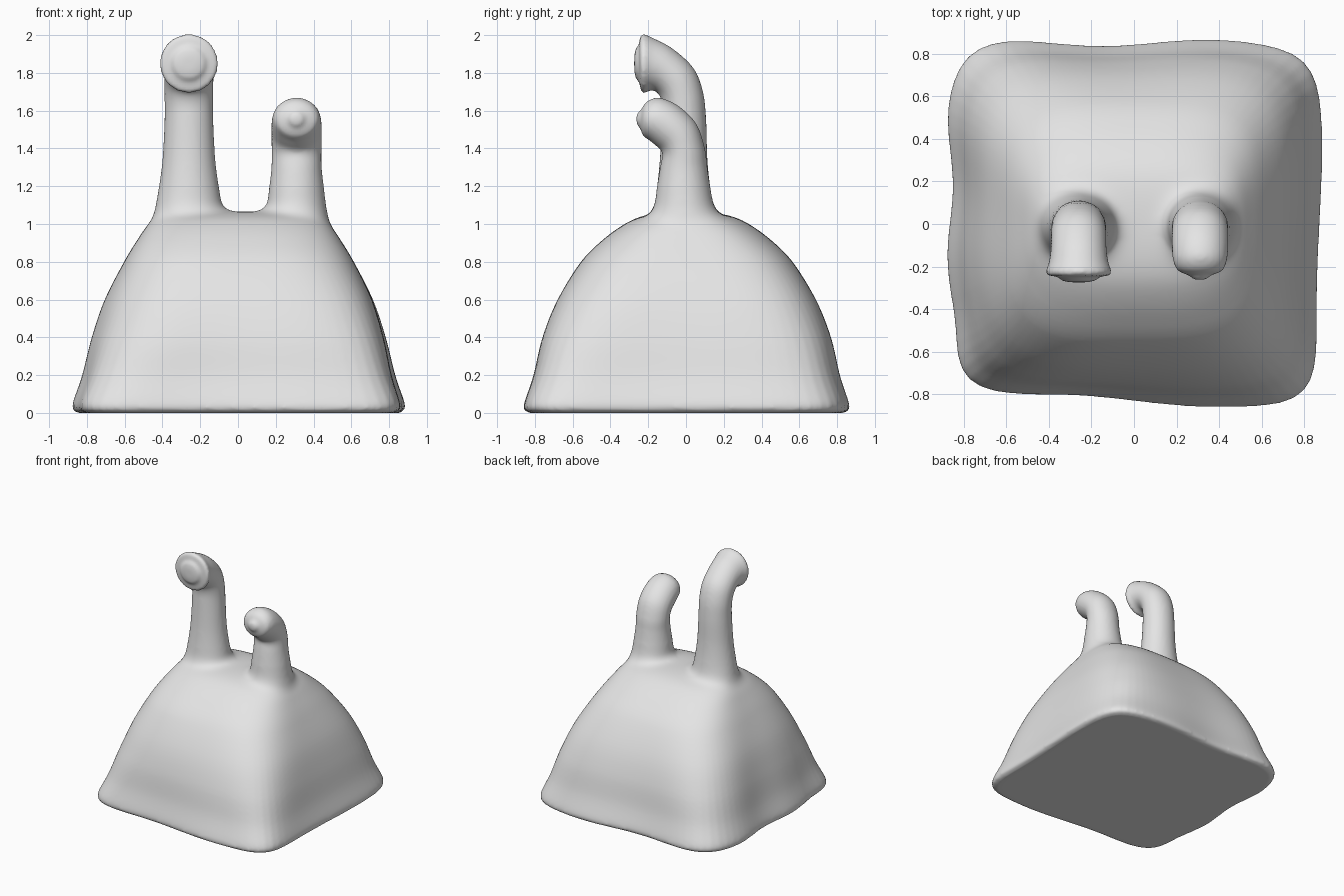
import bpy, bmesh, math

if "Cube" in bpy.data.objects:
    bpy.data.objects.remove(bpy.data.objects["Cube"])

SEG = 112


def spline(rows, steps=6):
    """Smooth interpolation through rows of numbers."""
    out = []
    for i in range(len(rows) - 1):
        a, b = rows[max(i - 1, 0)], rows[i]
        c, d = rows[i + 1], rows[min(i + 2, len(rows) - 1)]
        for k in range(steps):
            t = k / steps
            out.append([0.5 * (2 * q + (r - p) * t + (2 * p - 5 * q + 4 * r - s) * t * t
                               + (3 * q - p - 3 * r + s) * t ** 3)
                        for p, q, r, s in zip(a, b, c, d)])
    return out + [list(rows[-1])]


def loft(bm, rings):
    """Closed skin over a list of point rings."""
    loops = [[bm.verts.new(p) for p in ring] for ring in rings]
    n = len(loops[0])
    for a, b in zip(loops, loops[1:]):
        for i in range(n):
            j = (i + 1) % n
            bm.faces.new((a[i], a[j], b[j], b[i]))
    bm.faces.new(loops[0][::-1])
    bm.faces.new(loops[-1])


def body_ring(z, hx, hy, power):
    """Rounded square with a wavy hem that fades out upward."""
    w = max(0.0, 1 - z / 0.8)
    bevel = math.sin(math.pi * min(z / 0.9, 1))
    pts = []
    for i in range(SEG):
        a = 2 * math.pi * i / SEG
        c, s = math.cos(a), math.sin(a)
        # the front left corner is softer at mid height
        p = power * (1 - 0.2 * bevel) if c < 0 and s < 0 else power
        r = (abs(c) ** p + abs(s) ** p) ** (-1 / p)
        u, v = c * r, s * r
        if v < 0:
            fy = 0.965 + 0.035 * math.sin(3.5 * max(-0.45, min(0.45, u)))
        else:
            fy = 0.98 + 0.018 * math.cos(5.5 * (u + 0.75))
        if u > 0:
            fx = 0.985 + 0.015 * math.sin(3.5 * v)
        else:
            fx = 0.988 + 0.015 * math.cos(8.0 * (v - 0.6)) - 0.06 * max(0, -v - 0.4)
        pts.append((u * hx * (1 + w * (fx - 1)) + 0.005, v * hy * (1 + w * (fy - 1)) + 0.004, z))
    return pts


def stalk_ring(x, yo, zo, yi, zi, hx):
    """Ellipse spanning the back point and the front point of a stalk."""
    return [(x + hx * math.cos(a),
             (yo + yi) / 2 + math.sin(a) * (yo - yi) / 2,
             (zo + zi) / 2 + math.sin(a) * (zo - zi) / 2)
            for a in (2 * math.pi * i / 48 for i in range(48))]


bm = bmesh.new()

# Bell-shaped square body: height, half width, half depth, squareness
body = [(0.03, 0.88, 0.865, 7.5), (0.07, 0.872, 0.855, 7.5), (0.2, 0.828, 0.812, 6.5),
        (0.4, 0.778, 0.765, 5.2), (0.6, 0.71, 0.685, 4.3), (0.8, 0.608, 0.56, 3.6),
        (0.92, 0.535, 0.44, 3.2), (1.0, 0.48, 0.33, 3.0), (1.04, 0.43, 0.245, 2.8),
        (1.06, 0.32, 0.14, 2.5), (1.065, 0.1, 0.03, 2.2)]
loft(bm, [body_ring(0.0, 0.85, 0.835, 7.5), body_ring(0.012, 0.873, 0.858, 7.5)]
     + [body_ring(*r) for r in spline(body)])

# Tall stalk with a flared round eye: back y, z, front y, z, half width
tall = [(0.16, 0.9, -0.18, 0.9, 0.18), (0.175, 1.03, -0.19, 1.03, 0.19),
        (0.15, 1.1, -0.17, 1.1, 0.18), (0.128, 1.2, -0.153, 1.2, 0.158),
        (0.113, 1.35, -0.138, 1.35, 0.139), (0.107, 1.55, -0.128, 1.55, 0.129),
        (0.09, 1.7, -0.127, 1.63, 0.129), (0.04, 1.825, -0.14, 1.68, 0.13),
        (-0.07, 1.928, -0.165, 1.705, 0.131), (-0.17, 1.982, -0.195, 1.705, 0.14),
        (-0.225, 2.005, -0.225, 1.693, 0.155), (-0.245, 1.985, -0.24, 1.71, 0.14),
        (-0.247, 1.95, -0.247, 1.75, 0.1), (-0.265, 1.93, -0.265, 1.77, 0.08),
        (-0.274, 1.89, -0.274, 1.81, 0.04)]
loft(bm, [stalk_ring(-0.26, *r) for r in spline(tall)])

# Short stalk with a small pupil nub
short = [(0.16, 0.9, -0.18, 0.9, 0.16), (0.175, 1.03, -0.19, 1.03, 0.17),
         (0.15, 1.1, -0.17, 1.1, 0.16), (0.128, 1.2, -0.153, 1.2, 0.144),
         (0.113, 1.3, -0.137, 1.3, 0.133), (0.1, 1.4, -0.125, 1.365, 0.132),
         (0.055, 1.53, -0.135, 1.395, 0.133), (-0.04, 1.625, -0.16, 1.415, 0.133),
         (-0.14, 1.668, -0.19, 1.44, 0.127), (-0.205, 1.65, -0.225, 1.465, 0.108),
         (-0.235, 1.61, -0.24, 1.5, 0.063), (-0.24, 1.597, -0.243, 1.515, 0.045),
         (-0.262, 1.59, -0.262, 1.52, 0.036)]
loft(bm, [stalk_ring(0.31, *r) for r in spline(short)])

bmesh.ops.recalc_face_normals(bm, faces=bm.faces)
mesh = bpy.data.meshes.new("creature_body")
bm.to_mesh(mesh)
bm.free()
creature = bpy.data.objects.new("creature_body", mesh)
bpy.context.collection.objects.link(creature)

# Fuse the parts into one skin
fuse = creature.modifiers.new("fuse", 'REMESH')
fuse.mode = 'VOXEL'
fuse.voxel_size = 0.014
fuse.use_smooth_shade = True
soften = creature.modifiers.new("soften", 'SMOOTH')
soften.factor = 0.5
soften.iterations = 4
graph = bpy.context.evaluated_depsgraph_get()
skin = bpy.data.meshes.new_from_object(creature.evaluated_get(graph))
creature.modifiers.clear()
creature.data = skin

# Blend the stalk roots softly into the top of the body
bm = bmesh.new()
bm.from_mesh(skin)
for i in range(40):
    spread = 0.14 * (1 - i / 60)
    root = [v for v in bm.verts if abs(v.co.z - 1.05) < spread]
    bmesh.ops.smooth_vert(bm, verts=root, factor=0.5, use_axis_x=True, use_axis_y=True, use_axis_z=True)
for f in bm.faces:
    f.smooth = True
    f.material_index = 0
bm.to_mesh(skin)
bm.free()

grey = bpy.data.materials.new("plain_grey")
grey.diffuse_color = (0.78, 0.78, 0.78, 1)
grey.use_nodes = True
grey.node_tree.nodes["Principled BSDF"].inputs["Base Color"].default_value = grey.diffuse_color
skin.materials.clear()
skin.materials.append(grey)
